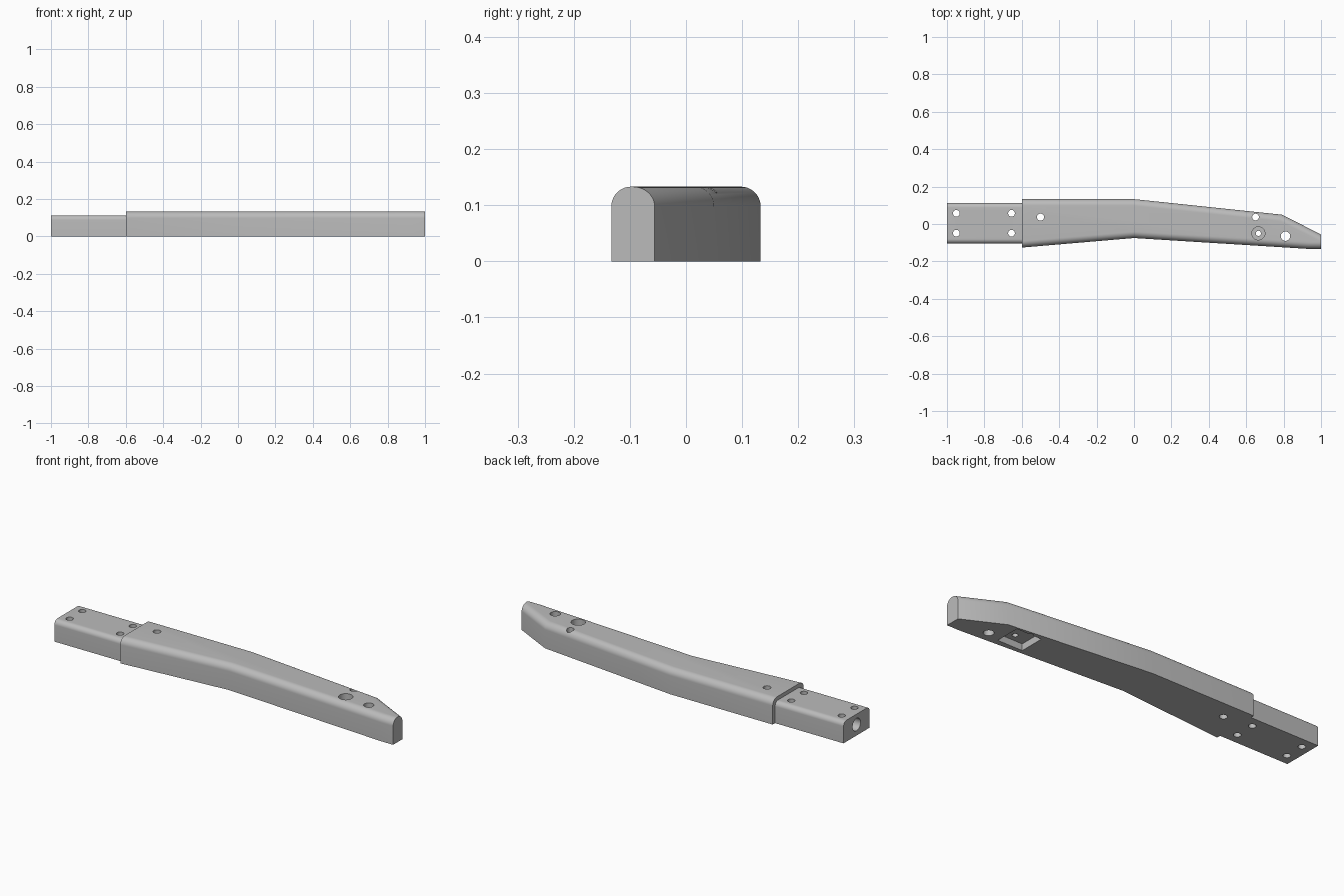
import bpy, bmesh, math
from mathutils import Matrix

if "Cube" in bpy.data.objects:
    bpy.data.objects.remove(bpy.data.objects["Cube"])

grey = bpy.data.materials.new("plain_grey")
grey.use_nodes = True
COLOUR = (0.5, 0.5, 0.5, 1)
grey.diffuse_color = COLOUR
grey.node_tree.nodes["Principled BSDF"].inputs["Base Color"].default_value = COLOUR


def add_object(name, bm):
    bmesh.ops.recalc_face_normals(bm, faces=bm.faces)
    mesh = bpy.data.meshes.new(name)
    bm.to_mesh(mesh)
    bm.free()
    mesh.materials.append(grey)
    obj = bpy.data.objects.new(name, mesh)
    bpy.context.collection.objects.link(obj)
    return obj


def rounded_bar(name, outline, height, radius):
    """Extrude a plan outline and round its top edges, leaving both ends square."""
    bm = bmesh.new()
    base = bm.faces.new([bm.verts.new((x, y, 0)) for x, y in outline])
    top = bmesh.ops.extrude_face_region(bm, geom=[base])["geom"]
    top_verts = [v for v in top if isinstance(v, bmesh.types.BMVert)]
    bmesh.ops.translate(bm, verts=top_verts, vec=(0, 0, height))
    bmesh.ops.recalc_face_normals(bm, faces=bm.faces)
    long_edges = [e for e in bm.edges
                  if all(v.co.z > height / 2 for v in e.verts)
                  and abs(e.verts[0].co.x - e.verts[1].co.x) > 0.01]
    bmesh.ops.bevel(bm, geom=long_edges, offset=radius, offset_type='OFFSET',
                    segments=10, profile=0.5, affect='EDGES')
    return add_object(name, bm)


def cylinder_cutter(centre, radius, depth, along_x=False):
    bm = bmesh.new()
    turn = Matrix.Rotation(math.pi / 2, 4, 'Y') if along_x else Matrix()
    bmesh.ops.create_cone(bm, cap_ends=True, segments=32, radius1=radius, radius2=radius,
                          depth=depth, matrix=Matrix.Translation(centre) @ turn)
    return add_object("hole_cutter", bm)


def box_cutter(centre, size):
    bm = bmesh.new()
    bmesh.ops.create_cube(bm, size=1, matrix=Matrix.Translation(centre) @ Matrix.Diagonal((*size, 1)))
    return add_object("pocket_cutter", bm)


def carve(obj, cutters):
    bpy.ops.object.select_all(action='DESELECT')
    bpy.context.view_layer.objects.active = obj
    obj.select_set(True)
    for cutter in cutters:
        cutter.hide_render = True
        mod = obj.modifiers.new("cut", 'BOOLEAN')
        mod.operation = 'DIFFERENCE'
        mod.solver = 'EXACT'
        mod.object = cutter
        bpy.ops.object.modifier_apply(modifier=mod.name)
        bpy.data.objects.remove(cutter)
    bpy.ops.object.shade_smooth_by_angle(angle=math.radians(25))


# Bent main arm with a tapered tip
HEIGHT = 0.133
arm = rounded_bar("arm_body", [(-0.6, -0.126), (0, -0.075), (0.93, -0.133), (1, -0.133),
                               (1, -0.056), (0.79, 0.05), (0, 0.133), (-0.6, 0.133)],
                  HEIGHT, 0.035)
through = [(-0.5, 0.037, 0.019), (0.65, 0.037, 0.018), (0.665, -0.05, 0.014), (0.81, -0.065, 0.025)]
arm_cuts = [cylinder_cutter((x, y, 0.07), r, 0.4) for x, y, r in through]
# Counterbore on top, rectangular pocket underneath
arm_cuts.append(cylinder_cutter((0.665, -0.05, HEIGHT), 0.035, 0.09))
arm_cuts.append(box_cutter((0.662, -0.022, 0), (0.145, 0.135, 0.07)))
carve(arm, arm_cuts)

# Narrower mounting tang with four bolt holes and an end bore
tang = rounded_bar("mounting_tang", [(-1, -0.105), (-0.6, -0.105), (-0.6, 0.113), (-1, 0.113)],
                   0.113, 0.025)
tang_cuts = [cylinder_cutter((x, y, 0.06), 0.018, 0.4)
             for x in (-0.95, -0.655) for y in (-0.049, 0.057)]
tang_cuts.append(cylinder_cutter((-1, 0.004, 0.058), 0.033, 0.7, along_x=True))
carve(tang, tang_cuts)
